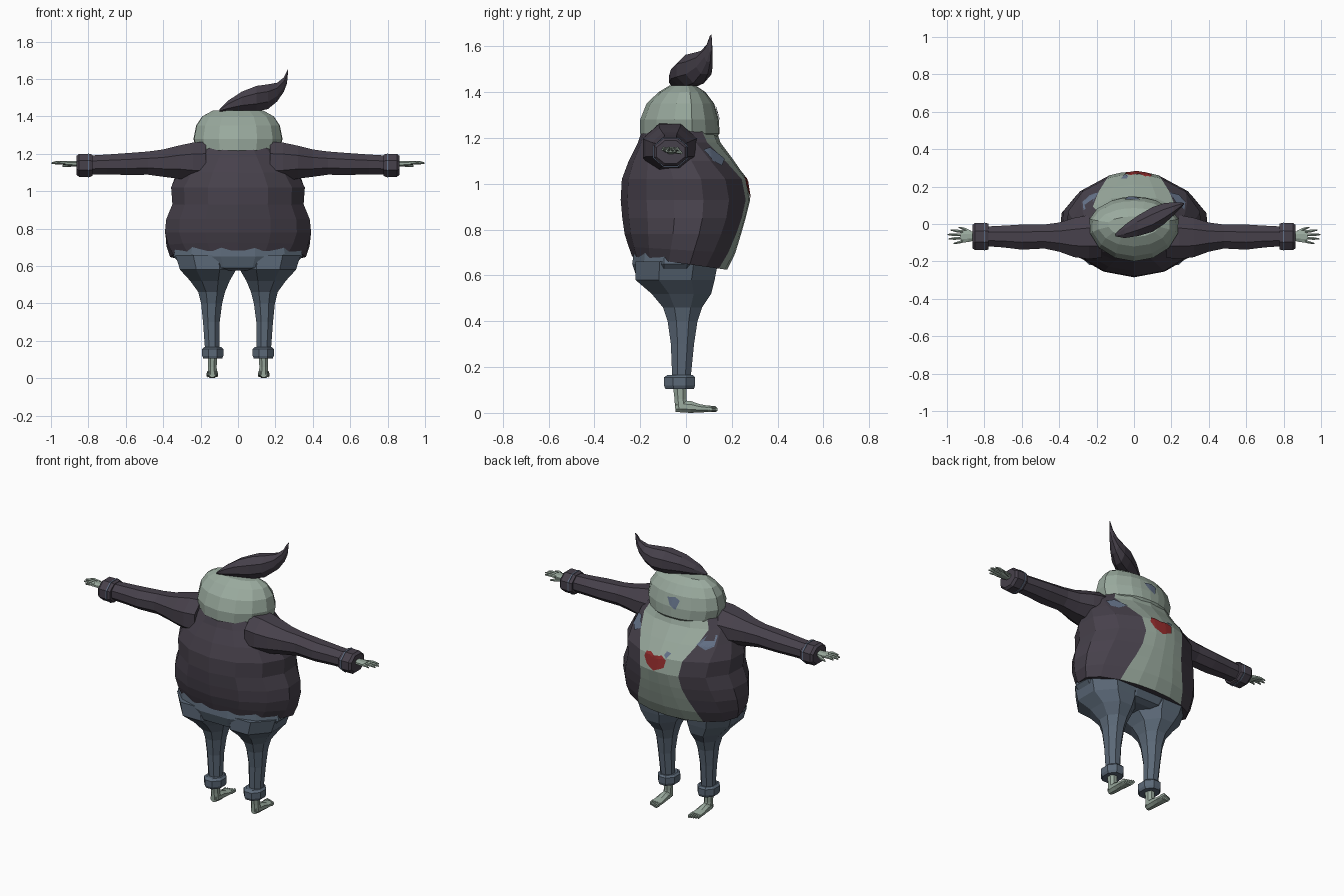
import bpy, bmesh
from math import sin, cos, pi, asin
from mathutils import Vector
from mathutils.bvhtree import BVHTree

if "Cube" in bpy.data.objects:
    bpy.data.objects.remove(bpy.data.objects["Cube"])


def material(name, r, g, b):
    m = bpy.data.materials.new(name)
    m.use_nodes = True
    m.diffuse_color = (r, g, b, 1)
    m.node_tree.nodes["Principled BSDF"].inputs["Base Color"].default_value = (r, g, b, 1)
    return m


SKIN = material("pale green skin", .32, .40, .34)
CLOTH = material("dark plum cloth", .062, .052, .07)
DENIM = material("slate denim", .105, .14, .185)
BRUISE = material("blue bruise", .13, .17, .25)
RED = material("dull red", .29, .025, .025)


def finish(name, bm, mats, mirror=False):
    bmesh.ops.recalc_face_normals(bm, faces=bm.faces)
    me = bpy.data.meshes.new(name)
    bm.to_mesh(me)
    bm.free()
    for m in mats:
        me.materials.append(m)
    ob = bpy.data.objects.new(name, me)
    bpy.context.collection.objects.link(ob)
    if mirror:
        ob.modifiers.new("mirror", "MIRROR").use_mirror_merge = False
    return ob


def ring(axis, pos, c1, r1, c2, r2, n=8):
    """Flat-sided ring across an axis; radii reach the flats."""
    pts = []
    k = 1 / cos(pi / n)
    for i in range(n):
        t = 2 * pi * (i + .5) / n
        a, b = c1 + r1 * k * cos(t), c2 + r2 * k * sin(t)
        pts.append({"x": (pos, a, b), "y": (a, pos, b), "z": (a, b, pos)}[axis])
    return pts


def skin_rings(bm, rings, rule=None):
    rows = [[bm.verts.new(p) for p in r] for r in rings]
    n = len(rows[0])
    for lo, hi in zip(rows, rows[1:]):
        for j in range(n):
            f = bm.faces.new((lo[j], lo[(j + 1) % n], hi[(j + 1) % n], hi[j]))
            f.material_index = rule(j, n) if rule else 0
    bm.faces.new(rows[0])
    bm.faces.new(rows[-1])


def loft(name, axis, specs, mat, n=8, mirror=False):
    bm = bmesh.new()
    skin_rings(bm, [ring(axis, *s, n) for s in specs])
    return finish(name, bm, [mat], mirror)


def body_ring(z, half, back, front, open_half, tilt=0):
    """Body cross-section whose columns follow the jacket opening."""
    a = asin(open_half / half)
    ang = [0, a / 2] + [a + (pi - a) * i / 6 for i in range(7)]
    ang += [-t for t in reversed(ang[1:-1])]
    pts = []
    for t in ang:
        y = cos(t) * (front if cos(t) > 0 else -back)
        pts.append((half * sin(t), y, z - tilt * y))
    return pts


# Jacket and bare belly: columns next to the front centre are skin
bm = bmesh.new()
skin_rings(bm, [body_ring(*s) for s in [
    (.65, .365, -.235, .18, .22, .14),
    (.71, .388, -.25, .215, .20, .06),
    (.78, .40, -.268, .24, .165),
    (.85, .39, -.278, .26, .14),
    (.93, .357, -.285, .28, .13),
    (1.02, .365, -.28, .265, .145),
    (1.10, .33, -.25, .21, .19),
    (1.18, .28, -.21, .15, .22),
    (1.24, .22, -.19, .13, .19)]],
    lambda j, n: 1 if j < 2 or j > n - 3 else 0)
torso = finish("jacket_and_belly", bm, [CLOTH, SKIN])

# Head
bm = bmesh.new()
skin_rings(bm, [body_ring(*s) for s in [
    (1.19, .19, -.185, .125, .09),
    (1.22, .228, -.2, .147, .11),
    (1.28, .242, -.2, .143, .12),
    (1.35, .228, -.172, .123, .11),
    (1.40, .195, -.12, .085, .09),
    (1.43, .14, -.07, .04, .06)]])
head = finish("head", bm, [SKIN])

# Swept quiff of hair
loft("hair", "x", [
    (-.1, -.06, .006, 1.432, .006),
    (-.05, -.04, .035, 1.456, .03),
    (.02, -.01, .055, 1.48, .052),
    (.10, .025, .066, 1.495, .068),
    (.16, .055, .056, 1.505, .066),
    (.21, .08, .036, 1.53, .05),
    (.245, .098, .018, 1.57, .038),
    (.262, .106, .007, 1.61, .034),
    (.268, .11, .002, 1.648, .004)], CLOTH)

# Trousers
loft("trouser_hips", "z", [
    (.72, 0, .33, -.045, .18),
    (.65, 0, .345, -.045, .19),
    (.59, 0, .29, -.05, .165),
    (.575, 0, .16, -.04, .12)], DENIM, 12)


def leg_ring(z, x0, x1, y0, y1):
    return (z, (x0 + x1) / 2, (x1 - x0) / 2, (y0 + y1) / 2, (y1 - y0) / 2)


loft("trouser_legs", "z", [leg_ring(*s) for s in [
    (.66, .01, .335, -.22, .14),
    (.58, .01, .31, -.22, .125),
    (.52, .045, .255, -.15, .11),
    (.46, .07, .212, -.1, .07),
    (.40, .085, .197, -.08, .05),
    (.30, .098, .187, -.066, .035),
    (.15, .1, .176, -.06, .02)]], DENIM, mirror=True)
loft("trouser_cuffs", "z", [leg_ring(*s) for s in [
    (.105, .085, .185, -.09, .035),
    (.12, .078, .192, -.096, .04),
    (.155, .078, .192, -.096, .04),
    (.166, .09, .18, -.08, .03)]], DENIM, mirror=True)

# Bare feet
loft("ankles", "z", [leg_ring(*s) for s in [
    (.12, .112, .162, -.057, .003),
    (.06, .114, .16, -.05, .002),
    (.02, .112, .162, -.048, .01)]], SKIN, mirror=True)
loft("feet", "y", [
    (-.045, .137, .018, .025, .02),
    (-.02, .137, .025, .028, .026),
    (.02, .137, .027, .026, .026),
    (.06, .137, .03, .02, .018),
    (.105, .137, .031, .017, .013)], SKIN, mirror=True)
bm = bmesh.new()
for i in range(5):
    x, tip = .112 + .0125 * i, .137 - .005 * i
    skin_rings(bm, [ring("y", .095, x, .0055, .018, .012, 6),
                    ring("y", tip - .008, x, .0055, .017, .011, 6),
                    ring("y", tip, x, .003, .014, .005, 6)])
finish("toes", bm, [SKIN], True)

# Sleeves, cuffs and trim
loft("sleeves", "x", [
    (.17, -.07, .11, 1.155, .11),
    (.24, -.07, .118, 1.155, .105),
    (.32, -.072, .105, 1.155, .088),
    (.40, -.07, .078, 1.15, .073),
    (.48, -.067, .064, 1.15, .062),
    (.60, -.07, .067, 1.145, .058),
    (.70, -.067, .058, 1.143, .053),
    (.80, -.066, .052, 1.14, .05)], CLOTH, mirror=True)
loft("sleeve_cuffs", "x", [
    (.778, -.067, .068, 1.138, .056),
    (.79, -.067, .073, 1.138, .061),
    (.85, -.067, .073, 1.138, .061),
    (.864, -.067, .062, 1.138, .05)], CLOTH, mirror=True)
loft("cuff_trim", "x", [
    (.796, -.067, .076, 1.138, .064),
    (.803, -.067, .076, 1.138, .064)], BRUISE, mirror=True)

# Hands with spread fingers
bm = bmesh.new()
skin_rings(bm, [ring("x", *s) for s in [
    (.85, -.066, .022, 1.145, .016),
    (.885, -.066, .03, 1.147, .014),
    (.925, -.067, .034, 1.149, .011)]])
for y0, y1, tip in [(-.041, -.032, .982), (-.058, -.056, .998),
                    (-.075, -.08, .992), (-.092, -.104, .965)]:
    skin_rings(bm, [ring("x", .915, y0, .008, 1.15, .009, 6),
                    ring("x", tip - .03, (y0 + y1) / 2, .007, 1.153, .008, 6),
                    ring("x", tip, y1, .003, 1.149, .004, 6)])
skin_rings(bm, [ring("x", .872, -.045, .01, 1.143, .009, 6),
                ring("x", .91, -.026, .008, 1.138, .008, 6),
                ring("x", .938, -.018, .003, 1.134, .004, 6)])
finish("hands", bm, [SKIN], True)


def plate(name, target, outline, mat):
    """Thin painted patch laid on the front of a part."""
    tree = BVHTree.FromPolygons([v.co for v in target.data.vertices],
                                [p.vertices for p in target.data.polygons])
    bm = bmesh.new()
    bm.faces.new([bm.verts.new((x, 0, z)) for x, z in outline])
    bmesh.ops.triangulate(bm, faces=bm.faces[:])
    bmesh.ops.subdivide_edges(bm, edges=bm.edges[:], cuts=4, use_grid_fill=True)
    for v in bm.verts:
        hit, normal, _, _ = tree.ray_cast(Vector((v.co.x, 1, v.co.z)), Vector((0, -1, 0)))
        if hit:
            v.co = hit + Vector((0, .005, 0))
    ob = finish(name, bm, [mat])
    if sum(p.normal.y for p in ob.data.polygons) < 0:
        ob.data.flip_normals()


# Painted heart and bruises
plate("heart", torso, [(.025, .935), (.075, .96), (.1, 1.0), (.09, 1.03), (.06, 1.035),
                       (.03, 1.02), (-.02, 1.03), (-.05, 1.01), (-.04, .965)], RED)
plate("chest_bruise", torso, [(-.05, 1.02), (-.03, 1.035), (-.04, 1.055), (-.07, 1.05)], BRUISE)
plate("face_bruise", head, [(-.03, 1.27), (.01, 1.29), (.035, 1.33), (-.02, 1.34),
                            (-.05, 1.325)], BRUISE)
for side, s in (("left", 1), ("right", -1)):
    plate(side + "_collar_bruise", torso,
          [(s * x, z) for x, z in [(.19, 1.11), (.24, 1.08), (.275, 1.1),
                                   (.27, 1.15), (.23, 1.16)]], BRUISE)
